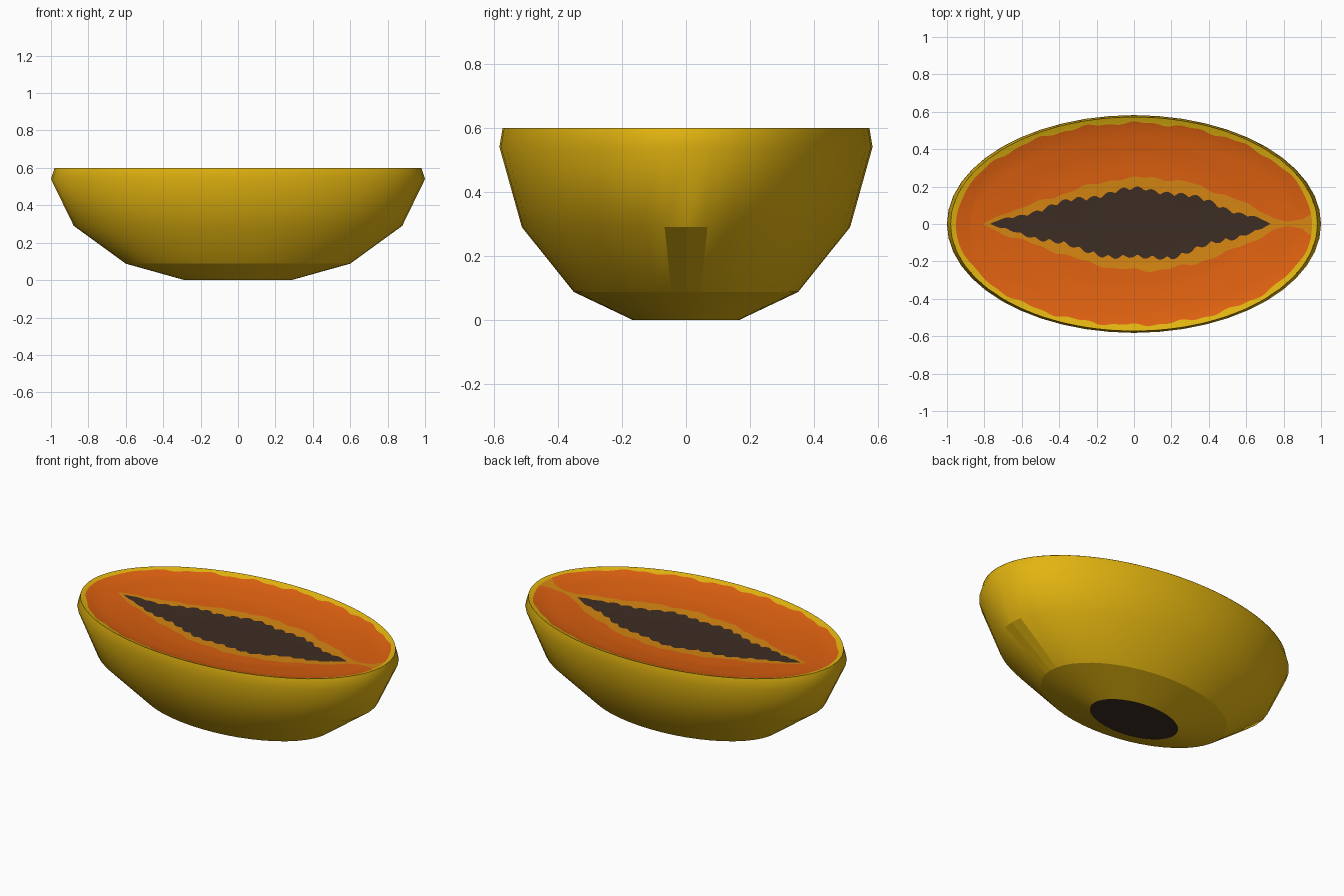
import bpy, bmesh, math

if "Cube" in bpy.data.objects:
    bpy.data.objects.remove(bpy.data.objects["Cube"])


def material(name, rgb):
    # sRGB 0-255 to linear
    lin = [((c / 255 + 0.055) / 1.055) ** 2.4 if c > 10 else c / 255 / 12.92 for c in rgb]
    m = bpy.data.materials.new(name)
    m.diffuse_color = (*lin, 1)
    m.use_nodes = True
    m.node_tree.nodes["Principled BSDF"].inputs["Base Color"].default_value = m.diffuse_color
    return m


SKIN = material("yellow_skin", (226, 180, 16))
FLESH = material("orange_flesh", (222, 97, 16))
PULP = material("amber_pulp", (214, 134, 18))
SEED = material("dark_seed", (61, 45, 36))


def lerp_table(table, x):
    if x <= table[0][0]:
        return table[0][1]
    for (x0, y0), (x1, y1) in zip(table, table[1:]):
        if x <= x1:
            return y0 + (y1 - y0) * (x - x0) / (x1 - x0)
    return table[-1][1]


def finish(bm, name, mats):
    me = bpy.data.meshes.new(name)
    bm.to_mesh(me)
    bm.free()
    for m in mats:
        me.materials.append(m)
    ob = bpy.data.objects.new(name, me)
    bpy.context.collection.objects.link(ob)
    return ob


# Outer skin: stacked elliptical rings (half length, half width, height)
RINGS = [(0.98, 0.572, 0.6), (1.0, 0.582, 0.54), (0.878, 0.512, 0.29),
         (0.6, 0.35, 0.088), (0.285, 0.165, 0.0)]
N = 48
bm = bmesh.new()
loops = []
for a, b, z in RINGS:
    loops.append([bm.verts.new((a * math.cos(2 * math.pi * i / N),
                                b * math.sin(2 * math.pi * i / N), z)) for i in range(N)])
for k in range(len(RINGS) - 1):
    for i in range(N):
        j = (i + 1) % N
        f = bm.faces.new((loops[k][j], loops[k][i], loops[k + 1][i], loops[k + 1][j]))
        # small flat facet on the right end
        f.smooth = not (k == 2 and i in (0, N - 1))
# dark base
base = bm.faces.new(list(reversed(loops[-1])))
base.material_index = 1
for k in (0, 3, 4):
    for i in range(N):
        bm.edges.get((loops[k][i], loops[k][(i + 1) % N])).smooth = False
finish(bm, "fruit_skin", [SKIN, SEED])

# Cut face: shallow dish, columns along x split where the colours change
HEIGHT = [(0, 0.534), (0.286, 0.535), (0.612, 0.546), (0.893, 0.575), (1.0, 0.6)]
SEEDS = [(-0.77, 0), (-0.72, 0.02), (-0.6, 0.05), (-0.45, 0.085), (-0.3, 0.135), (-0.1, 0.17),
         (0.05, 0.185), (0.2, 0.17), (0.4, 0.115), (0.58, 0.055), (0.68, 0.025), (0.73, 0)]
PULPS = [(-0.81, 0), (-0.7, 0.055), (-0.5, 0.12), (-0.3, 0.19), (-0.1, 0.24), (0.1, 0.25),
         (0.3, 0.22), (0.5, 0.15), (0.65, 0.085), (0.75, 0.03), (0.82, 0.011),
         (0.9, 0.025), (0.95, 0.06)]
COLS = 240
ROWS = [6, 2, 6, 2]          # strips in seeds, pulp, flesh, skin


def limits(x, side):
    rim = 0.572 * math.sqrt(max(0, 1 - (x / 0.98) ** 2))
    wob = 0.006 * math.sin(23 * x + side) + 0.004 * math.sin(51 * x + 2 * side)
    flesh = 0.54 * math.sqrt(max(0, 1 - (x / 0.952) ** 2))
    flesh = min(rim, max(0, flesh + wob)) if flesh > 0 else 0
    pulp = lerp_table(PULPS, x)
    pulp = min(flesh, pulp + wob * min(1, pulp * 10))
    seed = lerp_table(SEEDS, x)
    lumps = abs(math.sin(40 * x + 0.8 * side)) - 0.5 + 0.5 * math.sin(17 * x + 2 * side)
    seed = max(0, min(pulp, seed + 0.022 * lumps * min(1, seed * 12)))
    return [0, seed, pulp, flesh, rim]


bm = bmesh.new()
for side in (1, -1):
    columns = []
    for c in range(COLS + 1):
        x = -0.98 * math.cos(math.pi * c / COLS)
        lim = limits(x, side)
        ys = [0]
        for k, n in enumerate(ROWS):
            ys += [lim[k] + (lim[k + 1] - lim[k]) * (r + 1) / n for r in range(n)]
        columns.append([bm.verts.new((x, side * y, lerp_table(HEIGHT, math.hypot(x / 0.98, y / 0.572))))
                        for y in ys])
    zones = [k for k, n in enumerate(ROWS) for _ in range(n)]
    for p, q in zip(columns, columns[1:]):
        for r, zone in enumerate(zones):
            quad = (p[r], q[r], q[r + 1], p[r + 1])
            f = bm.faces.new(quad if side > 0 else quad[::-1])
            f.material_index = zone
            f.smooth = True
bmesh.ops.remove_doubles(bm, verts=bm.verts, dist=0.0003)
bmesh.ops.dissolve_degenerate(bm, edges=bm.edges, dist=0.0001)
finish(bm, "cut_face", [SEED, PULP, FLESH, SKIN])
